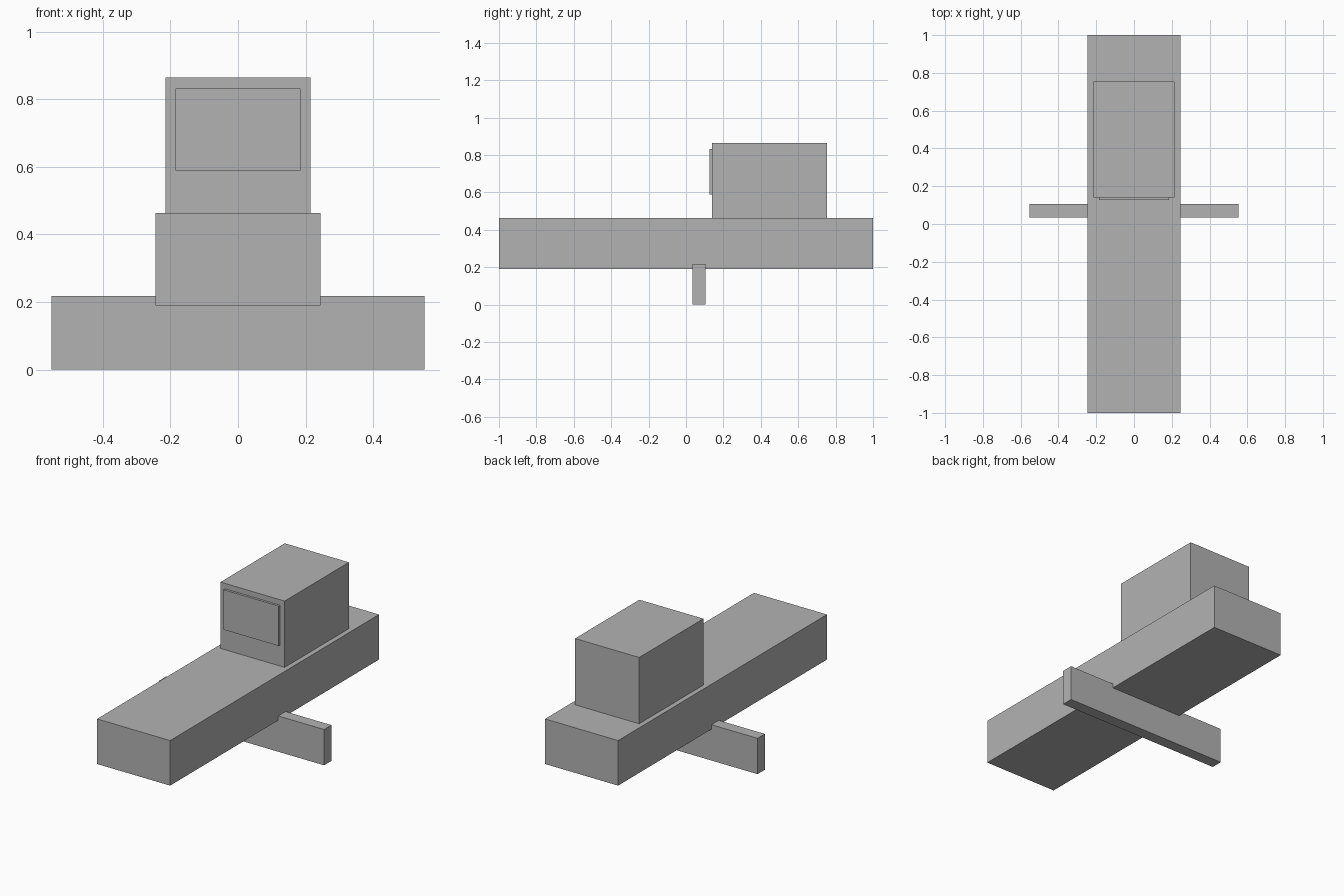
import bpy

if "Cube" in bpy.data.objects:
    bpy.data.objects.remove(bpy.data.objects["Cube"])

grey = bpy.data.materials.new("plain grey")
grey.diffuse_color = (0.45, 0.45, 0.45, 1)
grey.use_nodes = True
grey.node_tree.nodes["Principled BSDF"].inputs["Base Color"].default_value = grey.diffuse_color


def box(name, x, y, z):
    """Box spanning the given (low, high) range on each axis."""
    spans = (x, y, z)
    bpy.ops.mesh.primitive_cube_add(size=1, location=[(a + b) / 2 for a, b in spans])
    ob = bpy.context.object
    ob.name = name
    ob.scale = [b - a for a, b in spans]
    bpy.ops.object.transform_apply(location=False, rotation=False, scale=True)
    ob.data.materials.append(grey)
    return ob


# Long main beam
box("body", (-0.245, 0.245), (-1, 1), (0.19, 0.463))
# Cabin standing on the rear half, with a raised panel on its front
box("cabin", (-0.215, 0.215), (0.14, 0.755), (0.463, 0.865))
box("front_panel", (-0.185, 0.185), (0.126, 0.14), (0.59, 0.832))
# Crossbar running through the underside of the beam
box("crossbar", (-0.553, 0.553), (0.035, 0.105), (0, 0.217))
